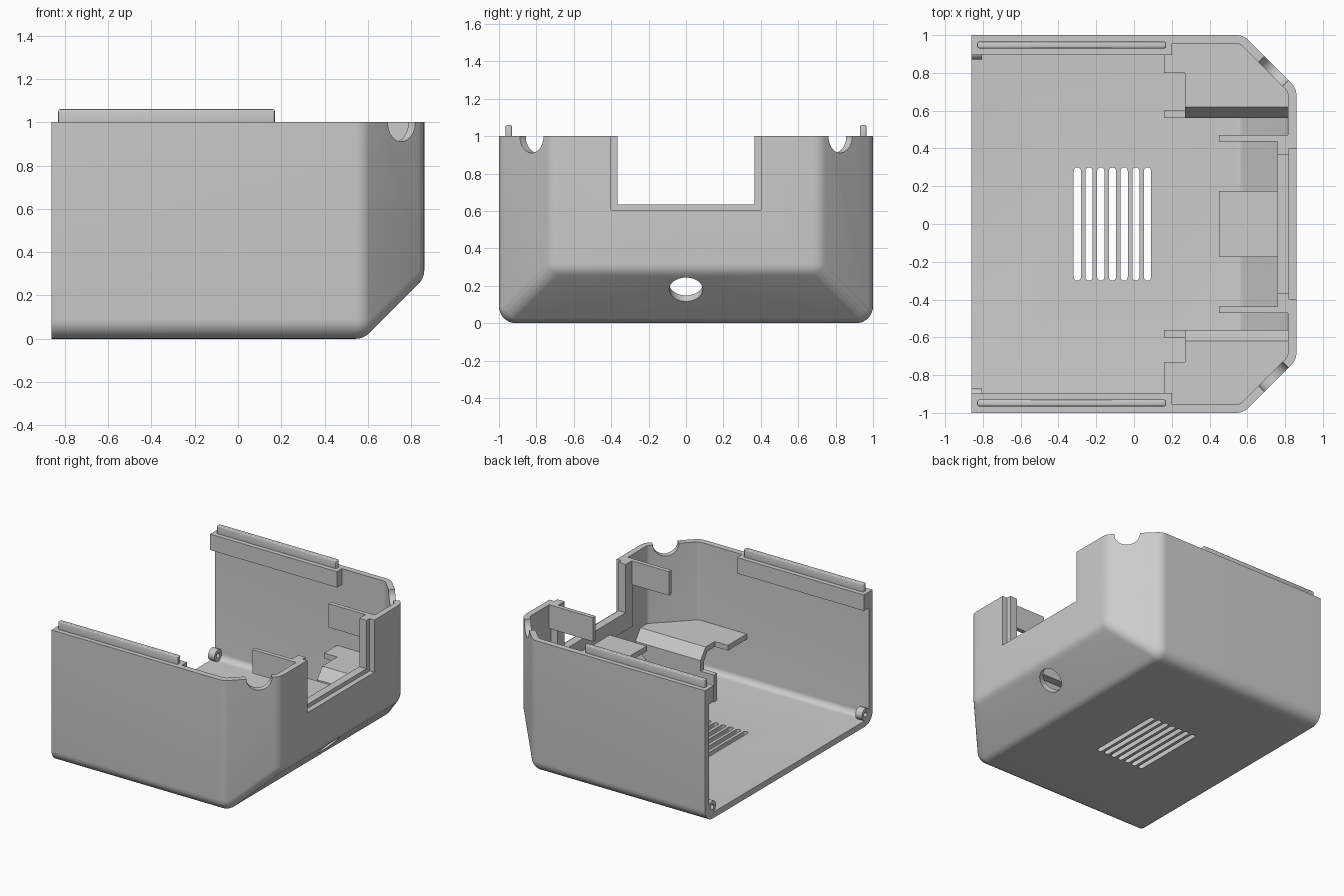
import bpy, bmesh, math
from mathutils import Vector, Matrix

if "Cube" in bpy.data.objects:
    bpy.data.objects.remove(bpy.data.objects["Cube"], do_unlink=True)

grey = bpy.data.materials.new("plain grey plastic")
grey.use_nodes = True
COLOUR = (0.6, 0.6, 0.6, 1)
grey.diffuse_color = COLOUR
grey.node_tree.nodes["Principled BSDF"].inputs["Base Color"].default_value = COLOUR

WALL, ROUND = 0.045, 0.09
LEN, WID, CORNER = 0.86, 1.0, 0.58


def finish(bm, name):
    bmesh.ops.recalc_face_normals(bm, faces=bm.faces)
    mesh = bpy.data.meshes.new(name)
    bm.to_mesh(mesh)
    bm.free()
    mesh.materials.append(grey)
    obj = bpy.data.objects.new(name, mesh)
    bpy.context.collection.objects.link(obj)
    return obj


def box(name, x, y, z, bevel=0):
    bm = bmesh.new()
    bmesh.ops.create_cube(bm, size=1)
    for v in bm.verts:
        v.co = [r[0] if c < 0 else r[1] for c, r in zip(v.co, (x, y, z))]
    if bevel:
        bmesh.ops.bevel(bm, geom=bm.edges[:], offset=bevel, segments=3,
                        affect='EDGES', profile=0.5)
    return finish(bm, name)


def cylinder(name, centre, axis, radius, depth):
    bm = bmesh.new()
    turn = Vector(axis).to_track_quat('Z', 'Y').to_matrix().to_4x4()
    bmesh.ops.create_cone(bm, cap_ends=True, segments=40, radius1=radius, radius2=radius,
                          depth=depth, matrix=Matrix.Translation(centre) @ turn)
    return finish(bm, name)


def extrude(name, points, place, offset):
    """Sweep a flat outline, placed in space, along an offset."""
    bm = bmesh.new()
    face = bm.faces.new([bm.verts.new(place(*p)) for p in points])
    out = bmesh.ops.extrude_face_region(bm, geom=[face])
    bmesh.ops.translate(bm, vec=offset,
                        verts=[g for g in out["geom"] if isinstance(g, bmesh.types.BMVert)])
    return finish(bm, name)


def rounded_hull(name, radius):
    """Chamfered case solid: balls on the corners of a core, wrapped in a hull."""
    side, end = WID - ROUND, LEN - ROUND
    kink = CORNER + ROUND - ROUND * math.sqrt(2)
    drop = end - kink
    points = set()
    for s in (1, -1):
        for x, y, low in ((-1.5, side, ROUND), (kink, side, ROUND),
                          (end, side - drop, ROUND + drop)):
            for z in (low, 1.6):
                ball = bmesh.new()
                bmesh.ops.create_uvsphere(ball, u_segments=32, v_segments=16, radius=radius,
                                          matrix=Matrix.Translation((x, s * y, z)))
                points |= {tuple(round(c, 5) for c in v.co) for v in ball.verts}
                ball.free()
    bm = bmesh.new()
    for p in sorted(points):
        bm.verts.new(p)
    bmesh.ops.convex_hull(bm, input=bm.verts[:])
    bmesh.ops.delete(bm, geom=[v for v in bm.verts if not v.link_faces], context='VERTS')
    bmesh.ops.dissolve_limit(bm, angle_limit=math.radians(0.5),
                             verts=bm.verts[:], edges=bm.edges[:])
    return finish(bm, name)


def boolean(obj, other, operation='DIFFERENCE', keep=False):
    mod = obj.modifiers.new("shape", 'BOOLEAN')
    mod.object, mod.operation, mod.solver = other, operation, 'EXACT'
    bpy.context.view_layer.objects.active = obj
    bpy.ops.object.modifier_apply(modifier=mod.name)
    if not keep:
        bpy.data.objects.remove(other, do_unlink=True)


# Case shell, open at the top and at one end
case = rounded_hull("case_shell", ROUND)
boolean(case, box("trim_helper", (-LEN, 1.2), (-1.2, 1.2), (-0.2, 1)), 'INTERSECT')
boolean(case, rounded_hull("cavity_cutter", ROUND - WALL))

# Window, cable hole, corner notches and vent slots
boolean(case, box("window_cutter", (0.7, 1), (-0.4, 0.4), (0.605, 1.2)))
boolean(case, cylinder("hole_cutter", (0.76, 0, 0.18), (1, 0, -1), 0.09, 0.3))
for s in (1, -1):
    boolean(case, cylinder("notch_cutter", (0.755, s * 0.825, 1), (1, s, 0), 0.09, 0.3))
for i in range(7):
    x = -0.3 + i * 0.062
    arc = [(x + 0.019 * math.cos(a), 0.281 + 0.019 * math.sin(a))
           for a in (math.pi * k / 8 for k in range(9))]
    outline = arc + [(2 * x - u, -v) for u, v in arc]
    boolean(case, extrude("slot_cutter", outline, lambda u, v: (u, v, -0.1), (0, 0, 0.3)))
parts = [case]

# Inner frame below the window with the centre tab
clip = rounded_hull("clip_helper", ROUND - WALL * 0.6)
clip.hide_render = True
parts.append(box("window_sill", (0.76, 0.82), (-0.44, 0.44), (0.5, 0.635)))
parts.append(box("centre_tab", (0.45, 0.77), (-0.175, 0.175), (0.5, 0.54)))

for s, side in ((1, "left"), (-1, "right")):
    def span(a, b):
        return tuple(sorted((s * a, s * b)))

    # Rail and tongue along the side wall top
    parts.append(box(side + "_rail", (-LEN, 0.2), span(0.895, 0.96), (0.88, 1)))
    parts.append(box(side + "_tongue", (-0.83, 0.17), span(0.93, 0.965), (0.98, 1.06), 0.01))

    # Window post and holding arm
    parts.append(box(side + "_window_post", (0.76, 0.82), span(0.365, 0.45), (0.5, 1)))
    parts.append(box(side + "_arm", (0.45, 0.82), span(0.438, 0.47), (0.82, 1)))

    # Bent shelf, its tab and foot
    profile = [(0.98, 0.41), (0.62, 0.41), (0.56, 0.33), (0.56, 0.03),
               (0.6, 0.03), (0.6, 0.31), (0.64, 0.37), (0.98, 0.37)]
    tab_edge = 0.8 if s > 0 else 0.73
    pieces = [
        extrude(side + "_shelf", profile, lambda y, z: (0.27, s * y, z), (0.58, 0, 0)),
        box(side + "_shelf_tab", (0.16, 0.3), span(tab_edge, 0.98), (0.37, 0.41)),
        box(side + "_shelf_foot", (0.16, 0.3), span(0.56, 0.6), (0.03, 0.25))]
    for piece in pieces:
        boolean(piece, clip, 'INTERSECT', keep=True)
    parts += pieces

    # Screw boss in the open end's lower corner
    centre = (-0.833, s * 0.915, 0.09)
    boss = cylinder(side + "_boss", centre, (1, 0, 0), 0.045, 0.054)
    boolean(boss, cylinder("bore_cutter", centre, (1, 0, 0), 0.018, 0.2))
    parts.append(boss)

bpy.data.objects.remove(clip, do_unlink=True)

bpy.ops.object.select_all(action='DESELECT')
for obj in parts:
    obj.select_set(True)
bpy.context.view_layer.objects.active = case
bpy.ops.object.shade_smooth_by_angle(angle=math.radians(25))
